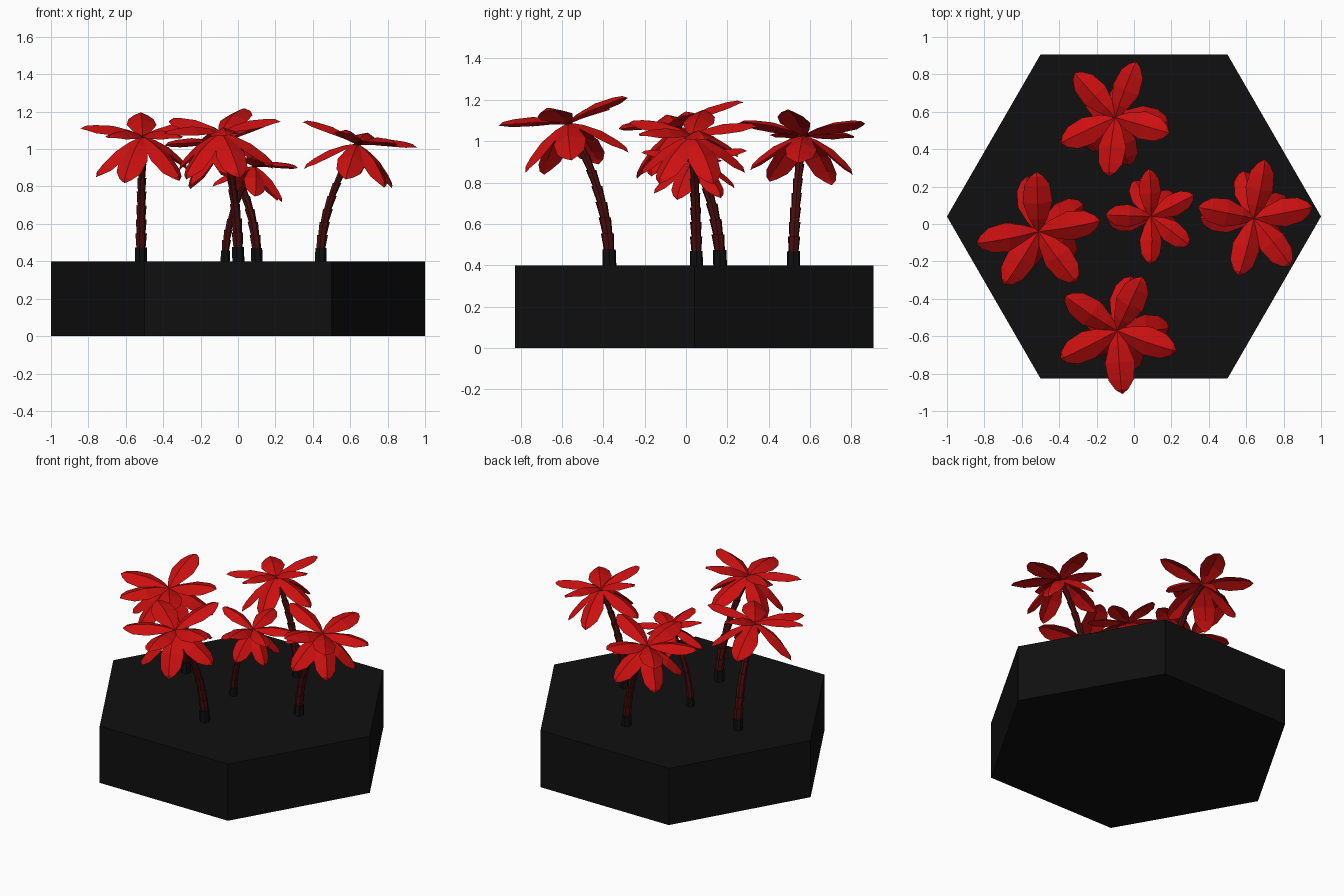
import bpy, bmesh, math
from mathutils import Vector, Matrix

cube = bpy.data.objects.get("Cube")
if cube:
    bpy.data.objects.remove(cube, do_unlink=True)


def material(name, color):
    m = bpy.data.materials.new(name)
    m.use_nodes = True
    rgba = (*color, 1)
    m.diffuse_color = rgba
    m.node_tree.nodes["Principled BSDF"].inputs["Base Color"].default_value = rgba
    return m


BLACK = material("black ground", (0.005, 0.005, 0.005))
BARK = material("dark red bark", (0.07, 0.004, 0.004))
LEAF = material("red leaf", (0.6, 0.005, 0.005))


def finish(bm, name, mats):
    mesh = bpy.data.meshes.new(name)
    bm.to_mesh(mesh)
    bm.free()
    for m in mats:
        mesh.materials.append(m)
    obj = bpy.data.objects.new(name, mesh)
    bpy.context.collection.objects.link(obj)
    return obj


def loft(bm, rings, mat):
    for a, b in zip(rings, rings[1:]):
        for i in range(len(a)):
            j = (i + 1) % len(a)
            bm.faces.new((a[i], a[j], b[j], b[i])).material_index = mat


# Hexagonal ground slab
bm = bmesh.new()
bmesh.ops.create_cone(bm, cap_ends=True, segments=6, radius1=1, radius2=1, depth=0.4,
                      matrix=Matrix.Translation((0, 0.04, 0.2)) @ Matrix.Rotation(math.pi / 2, 4, "Z"))
if max(v.co.x for v in bm.verts) < 0.95:
    bmesh.ops.rotate(bm, verts=bm.verts, cent=(0, 0.04, 0), matrix=Matrix.Rotation(math.pi / 6, 3, "Z"))
finish(bm, "ground_slab", [BLACK])


def trunk(name, base, top, scale, segments=9, sides=7):
    """Curved trunk of overlapping, flared segments; the lowest one is a black foot."""
    bm = bmesh.new()

    def ring(t, radius):
        s = t * t
        x, y = base[0] + (top[0] - base[0]) * s, base[1] + (top[1] - base[1]) * s
        z = 0.4 + (top[2] - 0.4) * t
        return [bm.verts.new((x + radius * math.cos(a), y + radius * math.sin(a), z))
                for a in (math.tau * i / sides for i in range(sides))]

    for k in range(segments):
        t0, t1 = k / segments, (k + 1) / segments
        r = (0.034 - 0.015 * t0) * scale
        rings = [ring(t0, r * 0.8), ring(t1, r)]
        if k == 0:
            rings = [ring(0, r), ring(t1, r * 0.98)]
        loft(bm, rings, 0 if k == 0 else 1)
        bm.faces.new(rings[1]).material_index = 0 if k == 0 else 1
        bm.faces.new(rings[0][::-1]).material_index = 0 if k == 0 else 1
    finish(bm, name, [BLACK, BARK])


# Leaf outline: distance along, half width, height of the midrib
PROFILE = [(0, 0.012, 0), (0.22, 0.05, 0.02), (0.5, 0.08, 0.03), (0.78, 0.068, 0.02), (0.93, 0.035, 0.008)]


def leaf(bm, length, matrix):
    """Folded leaf with a raised midrib, a flat underside and a pointed tip."""
    rings = []
    for t, w, h in PROFILE:
        drop = 0.45 * w
        pts = ((t * length, w, h - drop), (t * length, 0, h), (t * length, -w, h - drop),
               (t * length, 0, h - 0.008))
        rings.append([bm.verts.new(matrix @ Vector(p)) for p in pts])
    loft(bm, rings, 0)
    tip = bm.verts.new(matrix @ Vector((length, 0, -0.012)))
    last = rings[-1]
    for i in range(4):
        bm.faces.new((last[i], last[(i + 1) % 4], tip))


def crown(name, base, top, scale, angles):
    """Raised upper ring of leaves over a drooping lower ring, tilted with the trunk."""
    bm = bmesh.new()
    lean = Vector((0.7 * (top[0] - base[0]), 0.7 * (top[1] - base[1]), top[2] - 0.4))
    tilt = Vector((0, 0, 1)).rotation_difference(lean).to_matrix().to_4x4()
    place = Matrix.Translation(top) @ tilt @ Matrix.Scale(scale, 4)
    for pitch, turn, length in ((-10, 0, 0.34), (36, 12, 0.335)):
        for a in angles:
            leaf(bm, length, place @ Matrix.Rotation(math.radians(a + turn), 4, "Z")
                 @ Matrix.Rotation(math.radians(pitch), 4, "Y"))
    bmesh.ops.recalc_face_normals(bm, faces=bm.faces)
    finish(bm, name, [LEAF])


# Palms: trunk foot, crown centre, size, leaf directions in degrees
PALMS = {
    "left_side": ((0.44, 0.05), (0.64, 0.03, 1.03), 0.95, (81, 11, -53, -107, 169)),
    "right_side": ((-0.52, 0.165), (-0.51, -0.04, 1.07), 1, (92, 12, -53, -123, -171)),
    "front": ((0, -0.37), (-0.09, -0.57, 1.09), 1, (65, -17, -85, -154, 144)),
    "back": ((0.1, 0.52), (-0.1, 0.57, 1.03), 0.95, (67, -16, -94, -154, 132)),
    "middle": ((-0.07, 0.05), (0.09, 0.04, 0.91), 0.76, (94, 27, -37, -92, 178)),
}
for side, (base, top, scale, angles) in PALMS.items():
    trunk(side + "_palm_trunk", base, top, scale)
    crown(side + "_palm_leaves", base, top, scale, angles)
